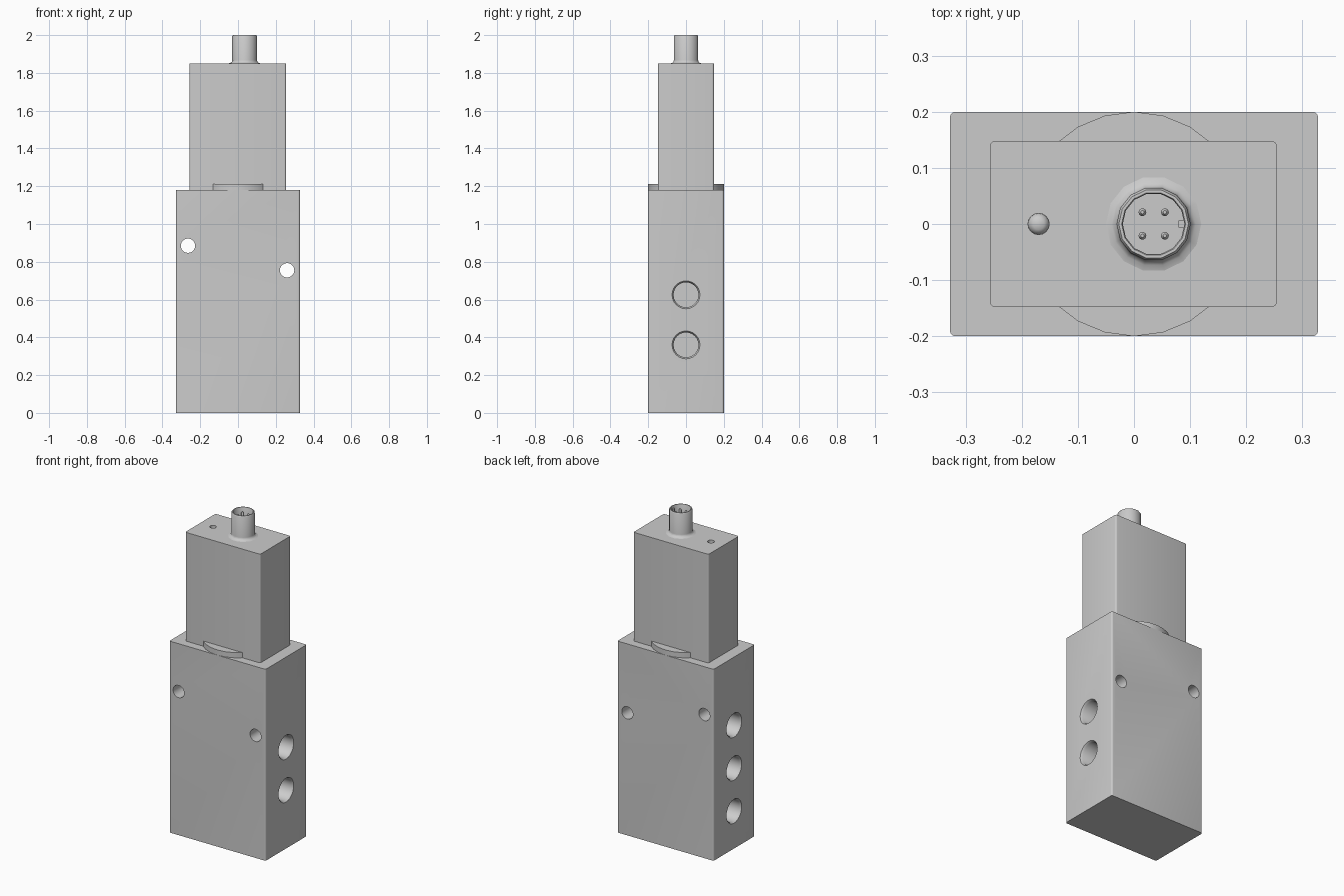
import bpy, bmesh, math
from mathutils import Vector

if "Cube" in bpy.data.objects:
    bpy.data.objects.remove(bpy.data.objects["Cube"])


def finish(name, bm):
    bmesh.ops.recalc_face_normals(bm, faces=bm.faces)
    me = bpy.data.meshes.new(name)
    bm.to_mesh(me)
    bm.free()
    ob = bpy.data.objects.new(name, me)
    bpy.context.collection.objects.link(ob)
    return ob


def activate(ob):
    bpy.ops.object.select_all(action='DESELECT')
    ob.select_set(True)
    bpy.context.view_layer.objects.active = ob


def smooth(ob, angle=35):
    activate(ob)
    bpy.ops.object.shade_smooth_by_angle(angle=math.radians(angle))


def block(name, lo, hi, radius):
    """Box with rounded upright edges."""
    bm = bmesh.new()
    bmesh.ops.create_cube(bm, size=1)
    for v in bm.verts:
        v.co = [l + (c + 0.5) * (h - l) for l, h, c in zip(lo, hi, v.co)]
    upright = [e for e in bm.edges if abs(e.verts[0].co.z - e.verts[1].co.z) > 1e-4]
    if radius:
        bmesh.ops.bevel(bm, geom=upright, offset=radius, segments=4, profile=0.5, affect='EDGES')
    return finish(name, bm)


def lathe(name, profile, origin, axis=(0, 0, 1), sides=24):
    """Closed solid turned from (radius, height) points around an axis."""
    bm = bmesh.new()
    rot = Vector(axis).to_track_quat('Z', 'Y')
    rings = []
    for r, h in profile:
        rings.append([bm.verts.new(Vector(origin) + rot @ Vector((
            r * math.cos(2 * math.pi * i / sides), r * math.sin(2 * math.pi * i / sides), h)))
            for i in range(sides)])
    for a, b in zip(rings, rings[1:]):
        for i in range(sides):
            j = (i + 1) % sides
            bm.faces.new((a[i], a[j], b[j], b[i]))
    bm.faces.new(rings[0])
    bm.faces.new(rings[-1])
    return finish(name, bm)


def cut(ob, cutters):
    for c in cutters:
        c.hide_render = True
        mod = ob.modifiers.new("cut", 'BOOLEAN')
        mod.operation = 'DIFFERENCE'
        mod.solver = 'EXACT'
        mod.object = c
        activate(ob)
        bpy.ops.object.modifier_apply(modifier=mod.name)
        bpy.data.objects.remove(c, do_unlink=True)


# Valve body with threaded-port recesses and two through mounting holes
W, D, H = 0.328, 0.2, 1.18
body = block("valve_body", (-W, -D, 0), (W, D, H), 0.01)
port = [(0.066, -0.2), (0.066, -0.012), (0.074, 0), (0.0807, 0.01)]
cutters = [lathe("port_cutter", port, (W, 0, z), (1, 0, 0)) for z in (0.36, 0.625)]
cutters += [lathe("port_cutter", port, (-W, 0, z), (-1, 0, 0)) for z in (0.23, 0.495, 0.76)]
cutters += [lathe("mount_cutter", [(0.038, -0.3), (0.038, 0.3)], (x, 0, z), (0, 1, 0))
            for x, z in ((-0.265, 0.885), (0.26, 0.755))]
cut(body, cutters)
smooth(body)

# Round collar between body and solenoid housing
collar = lathe("collar", [(0.2, 0), (0.2, 0.032)], (0, 0, H))
smooth(collar)

# Solenoid housing with indicator recess
housing = block("solenoid_housing", (-0.257, -0.148, H), (0.255, 0.148, 1.85), 0.01)
cut(housing, [lathe("indicator_cutter", [(0.019, -0.03), (0.019, 0.02)], (-0.17, 0, 1.85), sides=16)])
smooth(housing)
lamp = lathe("indicator_lamp", [(0.0188, 0), (0.017, 0.006), (0.01, 0.012)], (-0.17, 0, 1.82), sides=16)
smooth(lamp, 60)

# Plug connector: flared foot, hollow shell, pins and key rib
CX = 0.035
shell = lathe("connector_shell", [
    (0.085, 0), (0.075, 0.003), (0.068, 0.009), (0.066, 0.018), (0.066, 0.143), (0.062, 0.15),
    (0.057, 0.15), (0.055, 0.146), (0.055, 0.05)], (CX, 0, 1.85), sides=14)
smooth(shell, 40)
for i, (sx, sy) in enumerate(((-1, -1), (1, -1), (1, 1), (-1, 1))):
    pin = lathe(f"contact_pin_{i + 1}", [(0.007, 0), (0.007, 0.08), (0.003, 0.086)],
                (CX + sx * 0.02, sy * 0.021, 1.898), sides=10)
    smooth(pin)
block("key_rib", (CX + 0.043, -0.006, 1.898), (CX + 0.056, 0.006, 1.985), 0.002)
